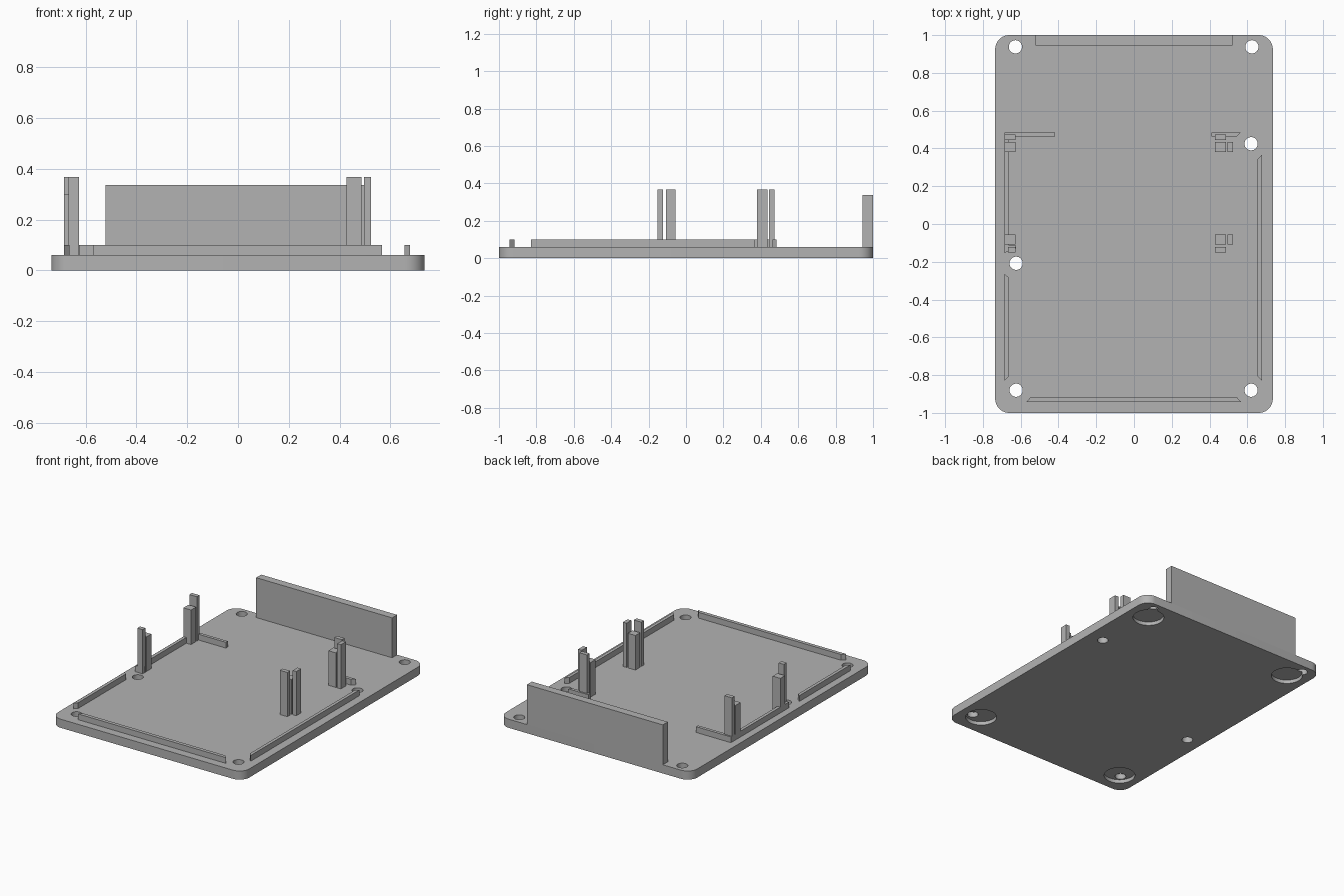
import bpy, bmesh, math

if "Cube" in bpy.data.objects:
    bpy.data.objects.remove(bpy.data.objects["Cube"])

grey = bpy.data.materials.new("plain grey")
grey.diffuse_color = (0.45, 0.45, 0.45, 1)
grey.use_nodes = True
grey.node_tree.nodes["Principled BSDF"].inputs["Base Color"].default_value = grey.diffuse_color
BASE = 0.06


def prism(name, pts, z0, z1):
    """Extrude a flat outline from z0 to z1."""
    bm = bmesh.new()
    face = bm.faces.new([bm.verts.new((x, y, z0)) for x, y in pts])
    ext = bmesh.ops.extrude_face_region(bm, geom=[face])
    for v in ext["geom"]:
        if isinstance(v, bmesh.types.BMVert):
            v.co.z = z1
    bmesh.ops.recalc_face_normals(bm, faces=bm.faces)
    mesh = bpy.data.meshes.new(name)
    bm.to_mesh(mesh)
    bm.free()
    mesh.materials.append(grey)
    ob = bpy.data.objects.new(name, mesh)
    bpy.context.collection.objects.link(ob)
    return ob


def box(name, x0, x1, y0, y1, z1):
    return prism(name, [(x0, y0), (x1, y0), (x1, y1), (x0, y1)], BASE, z1)


def arc(cx, cy, r, a0, a1, n):
    return [(cx + r * math.cos(math.radians(a0 + (a1 - a0) * i / n)),
             cy + r * math.sin(math.radians(a0 + (a1 - a0) * i / n))) for i in range(n + 1)]


def cut_round(target, x, y, r, z0, z1):
    """Drill a round pocket or hole into the target."""
    cutter = prism("round_cutter", arc(x, y, r, 0, 360, 40)[:-1], z0, z1)
    cutter.hide_render = True
    mod = target.modifiers.new("cut", 'BOOLEAN')
    mod.operation, mod.solver, mod.object = 'DIFFERENCE', 'EXACT', cutter
    bpy.context.view_layer.objects.active = target
    bpy.ops.object.modifier_apply(modifier=mod.name)
    bpy.data.objects.remove(cutter)


# Base plate with rounded corners
W, L, R = 0.735, 1.0, 0.075
outline = []
for sx, sy, a in ((1, 1, 0), (-1, 1, 90), (-1, -1, 180), (1, -1, 270)):
    outline += arc(sx * (W - R), sy * (L - R), R, a, a + 90, 10)
plate = prism("base_plate", outline, 0, BASE)

# Round recesses underneath, then the screw holes
for sx in (-1, 1):
    for sy in (-1, 1):
        cut_round(plate, sx * 0.583, sy * 0.84, 0.1, -0.1, 0.025)
for x, y in ((-0.628, 0.938), (0.624, 0.938), (0.62, 0.425),
             (-0.624, -0.208), (-0.624, -0.88), (0.62, -0.88)):
    cut_round(plate, x, y, 0.035, -0.12, 0.2)

bpy.ops.object.select_all(action='DESELECT')
plate.select_set(True)
bpy.context.view_layer.objects.active = plate
bpy.ops.object.shade_smooth_by_angle(angle=math.radians(30))

# Tall end wall
box("end_wall", -0.522, 0.522, 0.945, 1.0, 0.337)

# Low locating ridges with mitred ends
RIDGE = 0.1
prism("front_ridge", [(-0.57, -0.943), (0.567, -0.943), (0.545, -0.918), (-0.548, -0.918)], BASE, RIDGE)
prism("right_ridge", [(0.677, -0.828), (0.677, 0.365), (0.655, 0.343), (0.655, -0.806)], BASE, RIDGE)
prism("left_front_ridge", [(-0.685, -0.828), (-0.663, -0.806), (-0.663, -0.283), (-0.685, -0.265)], BASE, RIDGE)
prism("left_rear_ridge", [(-0.685, -0.153), (-0.625, -0.128), (-0.625, -0.115), (-0.663, -0.115),
                          (-0.663, 0.463), (-0.418, 0.463), (-0.418, 0.485), (-0.685, 0.485)], BASE, RIDGE)
prism("rear_right_ridge", [(0.411, 0.463), (0.543, 0.463), (0.565, 0.485), (0.411, 0.485)], BASE, RIDGE)

# Post clusters: short square support, tall end stop, tall side stop
TALL, SHORT = 0.367, 0.30
for end, sq0, sq1, st0, st1 in (("front", -0.108, -0.056, -0.152, -0.122),
                                ("rear", 0.38, 0.435, 0.445, 0.474)):
    box(end + "_left_support", -0.685, -0.627, sq0, sq1, SHORT)
    box(end + "_left_end_stop", -0.667 if end == "front" else -0.685, -0.627, st0, st1, TALL)
    box(end + "_right_support", 0.428, 0.486, sq0, sq1, SHORT)
    box(end + "_right_end_stop", 0.428, 0.486, st0, st1, TALL)
    box(end + "_right_side_stop", 0.496, 0.524, sq0, sq1, TALL)
